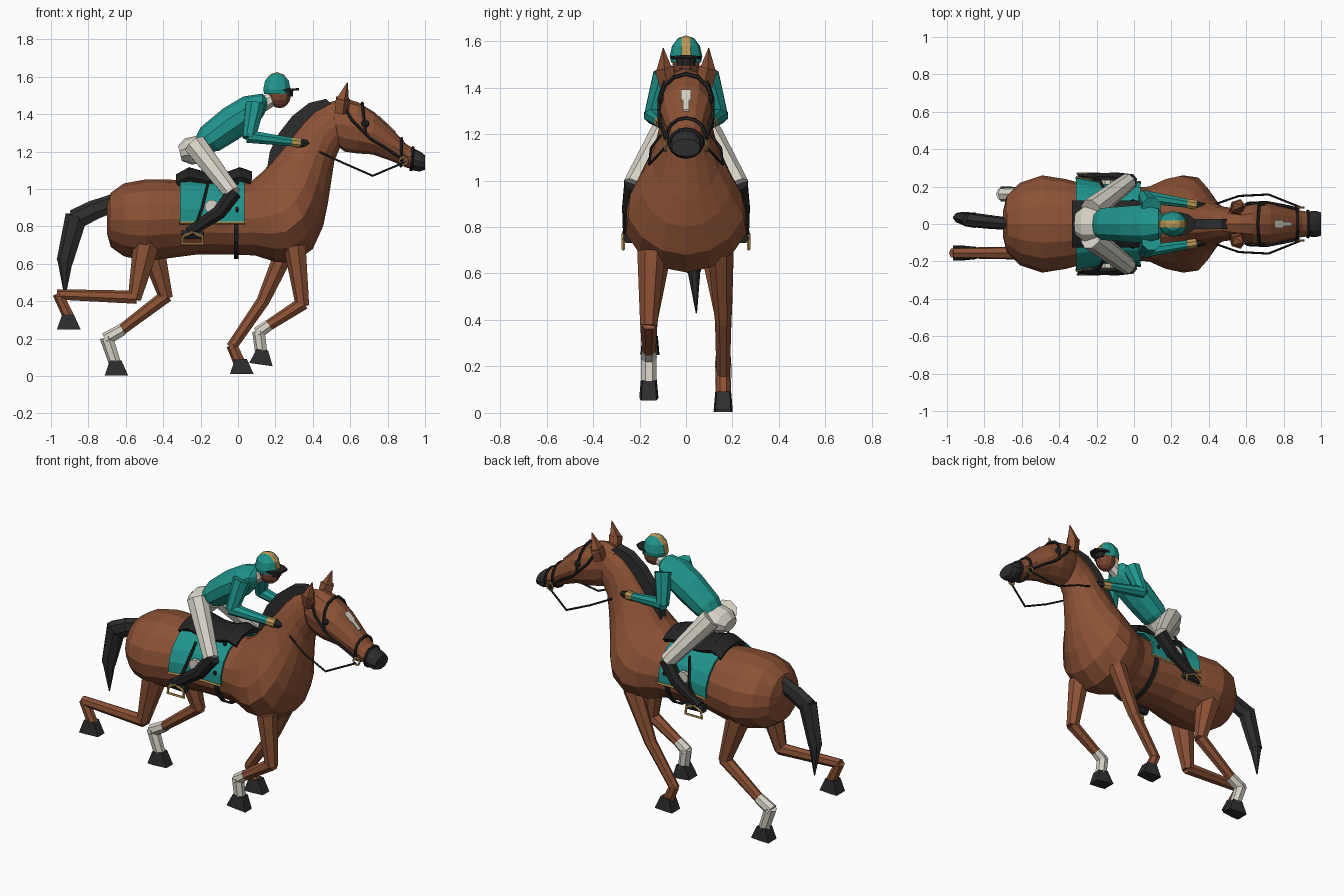
import bpy, bmesh, math
from mathutils import Vector

if "Cube" in bpy.data.objects:
    bpy.data.objects.remove(bpy.data.objects["Cube"])


def material(name, r, g, b):
    m = bpy.data.materials.new(name)
    m.diffuse_color = (r, g, b, 1)
    m.use_nodes = True
    m.node_tree.nodes["Principled BSDF"].inputs["Base Color"].default_value = m.diffuse_color
    return m


COAT = material("chestnut coat", 0.262, 0.084, 0.036)
TEAL = material("teal silk", 0.014, 0.30, 0.265)
BLACK = material("black leather", 0.017, 0.017, 0.018)
HAIR = material("charcoal hair and hoof", 0.027, 0.027, 0.028)
WHITE = material("off white", 0.68, 0.65, 0.57)
GOLD = material("gold", 0.50, 0.31, 0.09)
SKIN = material("skin", 0.21, 0.065, 0.033)


def finish(name, bm, *mats):
    bmesh.ops.recalc_face_normals(bm, faces=bm.faces)
    me = bpy.data.meshes.new(name)
    bm.to_mesh(me)
    bm.free()
    for m in mats:
        me.materials.append(m)
    ob = bpy.data.objects.new(name, me)
    bpy.context.collection.objects.link(ob)
    return ob


def skin_rings(bm, rings, closed=True, caps=True):
    rings = [[bm.verts.new(p) for p in r] for r in rings]
    n = len(rings[0])
    for a, b in zip(rings, rings[1:]):
        for i in range(n if closed else n - 1):
            j = (i + 1) % n
            bm.faces.new((a[i], a[j], b[j], b[i]))
    if caps:
        bm.faces.new(rings[0])
        bm.faces.new(rings[-1])


def section(tx, tz, bx, bz, hw, pear=0, n=14, k=1.0):
    """Oval ring spanning a top and a bottom point; pear narrows the upper half."""
    cx, cz, ux, uz = (tx + bx) / 2, (tz + bz) / 2, (tx - bx) / 2 * k, (tz - bz) / 2 * k
    angles = [2 * math.pi * i / n for i in range(n)]
    return [(cx + ux * math.cos(a), hw * k * math.sin(a) * (1 - pear * max(-.3, math.cos(a))),
             cz + uz * math.cos(a)) for a in angles]


def loft(name, secs, mat, n=14):
    bm = bmesh.new()
    skin_rings(bm, [section(*s, n=n) for s in secs])
    return finish(name, bm, mat)


def limb(name, pts, mat, n=7):
    """Chain of tapered prisms through (x, y, z, radius) points."""
    bm = bmesh.new()
    for p, q in zip(pts, pts[1:]):
        a, b = Vector(p[:3]), Vector(q[:3])
        d = (b - a).normalized()
        side = d.cross(Vector((0, 1, 0)) if abs(d.y) < 0.9 else Vector((0, 0, 1))).normalized()
        up = d.cross(side)
        a, b = a - d * p[3] * 0.25, b + d * q[3] * 0.25
        ang = [2 * math.pi * (i + 0.5) / n for i in range(n)]
        skin_rings(bm, [[c + (side * math.cos(t) + up * math.sin(t)) * r for t in ang]
                        for c, r in ((a, p[3]), (b, q[3]))])
    return finish(name, bm, mat)


def strap(name, pts, r, mat=BLACK, n=5):
    return limb(name, [(*p, r) for p in pts], mat, n)


def ball(name, c, r, mat, seg=10, rings=7):
    bm = bmesh.new()
    bmesh.ops.create_uvsphere(bm, u_segments=seg, v_segments=rings, radius=1)
    bmesh.ops.scale(bm, vec=r, verts=bm.verts)
    bmesh.ops.translate(bm, vec=c, verts=bm.verts)
    return finish(name, bm, mat)


def arch(name, secs, degrees, thick, mat):
    """Curved shell draped over the back; sections are (x, centre z, half width, height)."""
    bm = bmesh.new()
    ang = [math.radians(degrees) * (i / 5 - 1) for i in range(11)]
    skin_rings(bm, [[(x, w * math.sin(a), z + h * math.cos(a)) for a in ang]
                    for x, z, w, h in secs], closed=False, caps=False)
    ob = finish(name, bm, mat)
    mod = ob.modifiers.new("thickness", "SOLIDIFY")
    mod.thickness = thick
    mod.offset = 0
    return ob


def hoof(name, x, y, z, tilt=0):
    c, s = math.cos(tilt), math.sin(tilt)
    rings = []
    for x0, x1, w, h in ((-0.03, 0.032, 0.034, 0.08), (-0.058, 0.068, 0.041, 0)):
        quad = [(x0, -w), (x0 * .3, -w), (x1, -w * .8), (x1, w * .8), (x0 * .3, w), (x0, w)]
        rings.append([(x + px * c + h * s, y + py, z + h * c - px * s) for px, py in quad])
    bm = bmesh.new()
    skin_rings(bm, rings)
    finish(name, bm, HAIR)


# Horse body and neck
loft("horse_body", [
    (-.70, .92, -.70, .76, .07), (-.68, .98, -.68, .69, .15), (-.61, 1.03, -.61, .64, .22),
    (-.49, 1.052, -.49, .615, .26), (-.36, 1.05, -.37, .63, .24), (-.22, 1.035, -.22, .65, .203),
    (-.05, 1.02, -.05, .65, .19), (.07, 1.04, .09, .645, .20, .1), (.14, 1.10, .20, .61, .24, .25),
    (.18, 1.15, .30, .605, .255, .35), (.22, 1.20, .40, .68, .24, .4), (.26, 1.25, .455, .80, .19, .3),
    (.30, 1.30, .48, .92, .145, .15), (.35, 1.36, .50, 1.05, .115), (.41, 1.42, .515, 1.15, .095),
    (.50, 1.465, .545, 1.22, .086)], COAT, 16)

# Head and muzzle
loft("horse_head", [
    (.47, 1.46, .52, 1.24, .07), (.57, 1.485, .57, 1.20, .095), (.64, 1.465, .64, 1.19, .112),
    (.73, 1.41, .72, 1.185, .11), (.83, 1.315, .82, 1.15, .084), (.90, 1.24, .90, 1.115, .07),
    (.95, 1.21, .95, 1.10, .064)], COAT, 12)
loft("muzzle", [(.93, 1.222, .925, 1.102, .067), (.975, 1.20, .97, 1.093, .07),
                (1.0, 1.18, 1.0, 1.103, .062)], HAIR, 12)

# Face marking plates
for name, x0, x1, w in (("blaze_upper", .755, .80, .022), ("blaze_lower", .795, .845, .012)):
    bm = bmesh.new()
    z = lambda x: 1.41 - (x - .73) * .95 + .003
    skin_rings(bm, [[(x, sy * w, z(x) + dz) for sy, dz in ((-1, -.004), (1, -.004), (1, .003), (-1, .003))]
                    for x in (x0, x1)])
    finish(name, bm, WHITE)

# Bridle bands around the head
for name, sec, first, last in (("browband", (.665, 1.455, .69, 1.19, .114), -4, 4),
                               ("noseband", (.875, 1.267, .87, 1.125, .079), 0, 14),
                               ("lower_noseband", (.935, 1.219, .925, 1.105, .068), 0, 14)):
    ring = section(*sec, n=14, k=1.03)
    strap(name, [ring[i % 14] for i in range(first, last + 1)], .009)

for s, side in ((-1, "right"), (1, "left")):
    # Ears, eyes, cheek straps, bit rings and reins
    limb(side + "_ear", [(.55, s * .078, 1.42, .04), (.557, s * .092, 1.475, .042), (.585, s * .098, 1.57, .002)], COAT, 5)
    ball(side + "_eye", (.68, s * .105, 1.35), (.022, .015, .02), BLACK, 8, 6)
    strap(side + "_cheek_strap", [(.57, s * .085, 1.44), (.61, s * .11, 1.37), (.71, s * .115, 1.27),
                                  (.80, s * .098, 1.215), (.88, s * .081, 1.16)], .009)
    strap(side + "_bit_ring", [(.885 + .022 * math.cos(t * math.pi / 4), s * .088,
                                1.15 + .022 * math.sin(t * math.pi / 4)) for t in range(9)], .006, GOLD)
    strap(side + "_rein", [(.885, s * .092, 1.14), (.72, s * .158, 1.07), (.56, s * .15, 1.14),
                           (.43, s * .105, 1.20)], .006)

# Mane as a thick crest along the neck
outline = [(.15, 1.08), (.17, 1.20), (.22, 1.30), (.29, 1.39), (.38, 1.46), (.47, 1.482), (.505, 1.45),
           (.43, 1.40), (.34, 1.32), (.26, 1.22)]
bm = bmesh.new()
skin_rings(bm, [[(x, y, z) for x, z in outline] for y in (-.028, .028)])
finish("mane", bm, HAIR)

# Tail, flattened sideways
for name, pts in (("tail", [(-.66, 0, .925, .05), (-.77, .015, .885, .055), (-.86, .03, .84, .058)]),
                  ("tail_tip", [(-.865, .03, .84, .062), (-.922, .05, .62, .046), (-.925, .066, .43, .004)])):
    limb(name, pts, HAIR, 7).scale = (1, .68, 1)

# Legs
limb("right_hind_leg", [(-.49, -.135, .69, .075), (-.55, -.155, .42, .037), (-.96, -.155, .435, .029),
                        (-.905, -.155, .32, .032)], COAT)
limb("left_hind_leg", [(-.46, .135, .69, .075), (-.385, .16, .425, .038), (-.63, .16, .24, .03)], COAT)
limb("left_hind_sock", [(-.625, .16, .243, .034), (-.70, .16, .20, .037), (-.66, .16, .08, .034)], WHITE)
limb("left_fore_leg", [(.26, .15, .68, .057), (.135, .16, .40, .036), (-.03, .16, .16, .03),
                       (.01, .16, .07, .034)], COAT)
limb("right_fore_leg", [(.308, -.15, .68, .062), (.345, -.16, .385, .038), (.15, -.16, .26, .03)], COAT)
limb("right_fore_sock", [(.16, -.16, .267, .032), (.112, -.16, .232, .035), (.125, -.16, .13, .034)], WHITE)
hoof("right_hind_hoof", -.91, -.155, .25)
hoof("left_hind_hoof", -.655, .16, .003)
hoof("left_fore_hoof", .015, .16, .012)
hoof("right_fore_hoof", .118, -.16, .062, .14)

# Saddle cloth, saddle and girth
arch("saddle_cloth", [(-.31, .845, .245, .217), (-.20, .845, .224, .212), (-.08, .845, .217, .212),
                      (.035, .845, .22, .212)], 97, .012, TEAL)
arch("saddle", [(-.325, .85, .2, .215), (-.26, .85, .2, .252), (-.17, .85, .2, .225), (-.07, .85, .2, .222),
                (.01, .85, .2, .252), (.07, .85, .2, .23)], 36, .03, BLACK)
arch("girth", [(x, .838, .205, -.205) for x in (-.022, .004)], 95, .012, BLACK)

for s, side in ((-1, "right"), (1, "left")):
    strap(side + "_cloth_trim", [(-.31, s * .247, .82), (-.2, s * .226, .82), (-.08, s * .219, .82),
                                 (.035, s * .222, .82)], .009, GOLD)
    limb(side + "_cloth_patch", [(-.14, s * .222, .905, .038), (-.14, s * .227, .905, .038)], WHITE, 8)
    for i, (y, z) in enumerate(((.122, 1.035), (.222, .89))):
        ball(f"{side}_buckle_{i}", (-.005, s * y, z), (.012, .01, .015), BLACK, 6, 4)
    # Stirrups
    strap(side + "_stirrup_leather", [(-.16, s * .19, 1.03), (-.19, s * .24, .90), (-.24, s * .268, .76)], .009)
    strap(side + "_stirrup", [(-.245, s * .27, .77), (-.295, s * .27, .745), (-.30, s * .27, .705),
                              (-.185, s * .27, .705), (-.19, s * .27, .745), (-.245, s * .27, .77)], .007, GOLD)
    # Rider legs and boots
    limb(side + "_thigh", [(-.22, s * .08, 1.225, .065), (-.035, s * .222, .985, .047)], WHITE, 8)
    limb(side + "_boot", [(-.025, s * .226, .975, .044), (-.10, s * .238, .875, .04), (-.26, s * .243, .77, .03)], BLACK, 8)
    limb(side + "_foot", [(-.295, s * .243, .757, .026), (-.19, s * .247, .752, .024)], BLACK, 6)
    # Rider arms
    limb(side + "_sleeve", [(.09, s * .095, 1.44, .055), (.06, s * .145, 1.28, .037), (.30, s * .108, 1.25, .024)], TEAL, 8)
    limb(side + "_cuff", [(.29, s * .109, 1.251, .027), (.325, s * .103, 1.247, .027)], GOLD, 8)
    limb(side + "_glove", [(.32, s * .103, 1.247, .025), (.375, s * .09, 1.24, .022)], BLACK, 7)

# Rider pelvis, torso, neck and face
loft("rider_seat", [(-.32, 1.23, -.30, 1.15, .06), (-.285, 1.27, -.245, 1.13, .095),
                    (-.22, 1.285, -.17, 1.15, .095), (-.17, 1.28, -.13, 1.19, .08)], WHITE, 10)
loft("rider_torso", [(-.235, 1.26, -.16, 1.195, .075), (-.20, 1.33, -.10, 1.205, .09),
                     (-.08, 1.43, 0, 1.265, .10), (.03, 1.495, .08, 1.325, .107),
                     (.13, 1.51, .135, 1.39, .085), (.155, 1.49, .155, 1.43, .045)], TEAL, 10)
limb("rider_collar", [(.14, 0, 1.455, .042), (.19, 0, 1.485, .038)], WHITE, 8)
ball("rider_face", (.222, 0, 1.502), (.064, .058, .07), SKIN, 10, 8)
limb("goggles", [(.25, 0, 1.507, .046), (.25, 0, 1.525, .046)], BLACK, 10)

# Cap with a central stripe
bm = bmesh.new()
bmesh.ops.create_uvsphere(bm, u_segments=10, v_segments=6, radius=1)
bmesh.ops.scale(bm, vec=(.077, .07, .092), verts=bm.verts)
bmesh.ops.translate(bm, vec=(.208, 0, 1.533), verts=bm.verts)
for co, no, clear in (((0, 0, 1.508), (0, 0, -1), True), ((0, .02, 0), (0, 1, 0), False),
                      ((0, -.02, 0), (0, 1, 0), False)):
    bmesh.ops.bisect_plane(bm, geom=bm.verts[:] + bm.edges[:] + bm.faces[:], plane_co=co,
                           plane_no=no, clear_outer=clear)
for f in bm.faces:
    f.material_index = int(abs(f.calc_center_median().y) < .02)
finish("cap", bm, TEAL, GOLD)

# Cap peak
bm = bmesh.new()
peak = [(.24, -.064), (.29, -.052), (.325, -.025), (.325, .025), (.29, .052), (.24, .064)]
skin_rings(bm, [[(x, y, z - abs(y) * .1) for x, y in peak] for z in (1.53, 1.542)])
finish("cap_peak", bm, BLACK)
